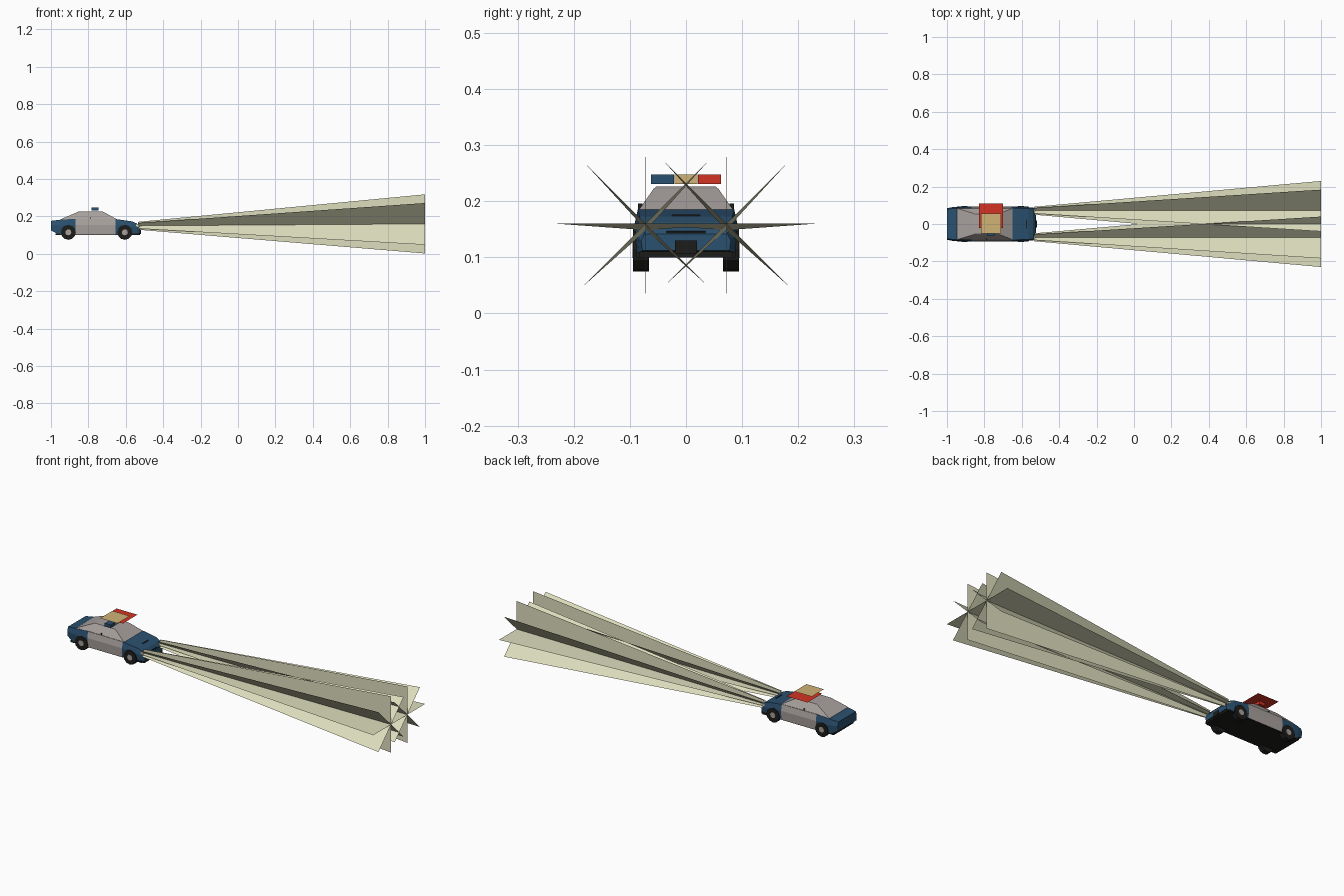
import bpy, bmesh, math
from mathutils import Matrix, Vector

cube = bpy.data.objects.get("Cube")
if cube:
    bpy.data.objects.remove(cube, do_unlink=True)


def material(name, rgb):
    linear = [((c / 255 + 0.055) / 1.055) ** 2.4 for c in rgb] + [1]
    m = bpy.data.materials.new(name)
    m.use_nodes = True
    m.diffuse_color = linear
    m.node_tree.nodes["Principled BSDF"].inputs["Base Color"].default_value = linear
    return m


blue = material("dark blue paint", (42, 80, 110))
grey = material("warm grey paint", (168, 161, 158))
black = material("black trim", (28, 28, 27))
red = material("red light", (212, 52, 36))
amber = material("amber light", (208, 178, 118))
pale = material("pale beam", (222, 222, 190))


def finish(name, bm, *mats, closed=True):
    if closed:
        bmesh.ops.recalc_face_normals(bm, faces=bm.faces)
    mesh = bpy.data.meshes.new(name)
    bm.to_mesh(mesh)
    bm.free()
    for m in mats:
        mesh.materials.append(m)
    ob = bpy.data.objects.new(name, mesh)
    bpy.context.collection.objects.link(ob)
    return ob


def box(name, centre, size, mat):
    bm = bmesh.new()
    bmesh.ops.create_cube(bm, size=1, matrix=Matrix.Translation(centre) @ Matrix.Diagonal((*size, 1)))
    return finish(name, bm, mat)


def quad(name, points, mat):
    bm = bmesh.new()
    bm.faces.new([bm.verts.new(p) for p in points])
    return finish(name, bm, mat, closed=False)


def loft(rings):
    bm = bmesh.new()
    loops = [[bm.verts.new(p) for p in ring] for ring in rings]
    for a, b in zip(loops, loops[1:]):
        for i in range(len(a)):
            j = (i + 1) % len(a)
            bm.faces.new((a[i], a[j], b[j], b[i]))
    bm.faces.new(loops[0])
    bm.faces.new(loops[-1][::-1])
    return bm


# Lower body: stations of x, half width, bottom, top
stations = [(-1.0, .084, .125, .176), (-.97, .09, .11, .18), (-.945, .092, .103, .183),
            (-.87, .093, .103, .187), (-.655, .093, .103, .186), (-.565, .09, .103, .173),
            (-.54, .086, .105, .162), (-.523, .08, .112, .142)]
rings = []
for x, w, lo, hi in stations:
    mid = lo + (hi - lo) * 0.6
    half = [(w * .97, lo), (w, mid), (w * .92, hi)]
    rings.append([(x, y, z) for y, z in half] + [(x, -y, z) for y, z in reversed(half)])
bm = loft(rings)
bmesh.ops.recalc_face_normals(bm, faces=bm.faces)
for f in bm.faces:
    if f.normal.z < -0.8:
        f.material_index = 2
    elif -.87 < f.calc_center_median().x < -.655:
        f.material_index = 1
finish("body", bm, blue, grey, black)

# Cabin tapering up to the roof
levels = [(-.95, -.642, .084, .178), (-.945, -.65, .083, .186),
          (-.862, -.715, .058, .222), (-.852, -.725, .053, .226)]
finish("cabin", loft([[(a, -w, z), (b, -w, z), (b, w, z), (a, w, z)] for a, b, w, z in levels]), grey)

# Chassis, grille and front vents
box("chassis", (-.757, 0, .105), (.44, .176, .01), black)
box("front_bumper", (-.54, 0, .105), (.03, .165, .011), black)
box("grille", (-.53, 0, .118), (.022, .04, .024), black)
box("grille_slot", (-.531, 0, .145), (.014, .07, .004), black)
box("hood_vent", (-.575, 0, .1745), (.006, .05, .004), black)

for side, label in ((1, "left"), (-1, "right")):
    # Door pillar and headlight
    box(label + "_door_handle", (-.79, side * .0815, .189), (.004, .008, .014), black)
    box(label + "_headlight", (-.537, side * .072, .15), (.016, .024, .014), pale)

    # Wheels with hubs
    for x, end in ((-.907, "rear"), (-.605, "front")):
        for part, r, y, depth, mat in (("wheel", .04, .08, .029, black), ("hub", .016, .0935, .004, grey)):
            bm = bmesh.new()
            place = Matrix.Translation((x, side * y, .115)) @ Matrix.Rotation(math.pi / 2, 4, "X")
            bmesh.ops.create_cone(bm, cap_ends=True, segments=12, radius1=r, radius2=r, depth=depth, matrix=place)
            finish(f"{end}_{label}_{part}", bm, mat)

    # Crossed sheets fanning out of each headlight
    near, far = Vector((-.535, side * .071, .15)), Vector((1, side * .072, .16))
    for k in range(4):
        a = k * math.pi / 4
        d = Vector((0, math.cos(a), math.sin(a)))
        quad(f"{label}_beam_sheet", (near - d * .021, far - d * .158, far + d * .158, near + d * .021), pale)

# Roof light bar with flat glow plates above the lamps
for name, y, mat in (("blue", -.042, blue), ("amber", 0, amber), ("red", .042, red)):
    box(name + "_lamp", (-.765, y, .239), (.036, .041, .017), mat)
for name, y, z, h, mat in (("red", .044, .252, .065, red), ("amber", .002, .262, .054, amber)):
    quad(name + "_glow", [(-.765 + i * h, y + j * h, z) for i, j in ((-1, -1), (1, -1), (1, 1), (-1, 1))], mat)
